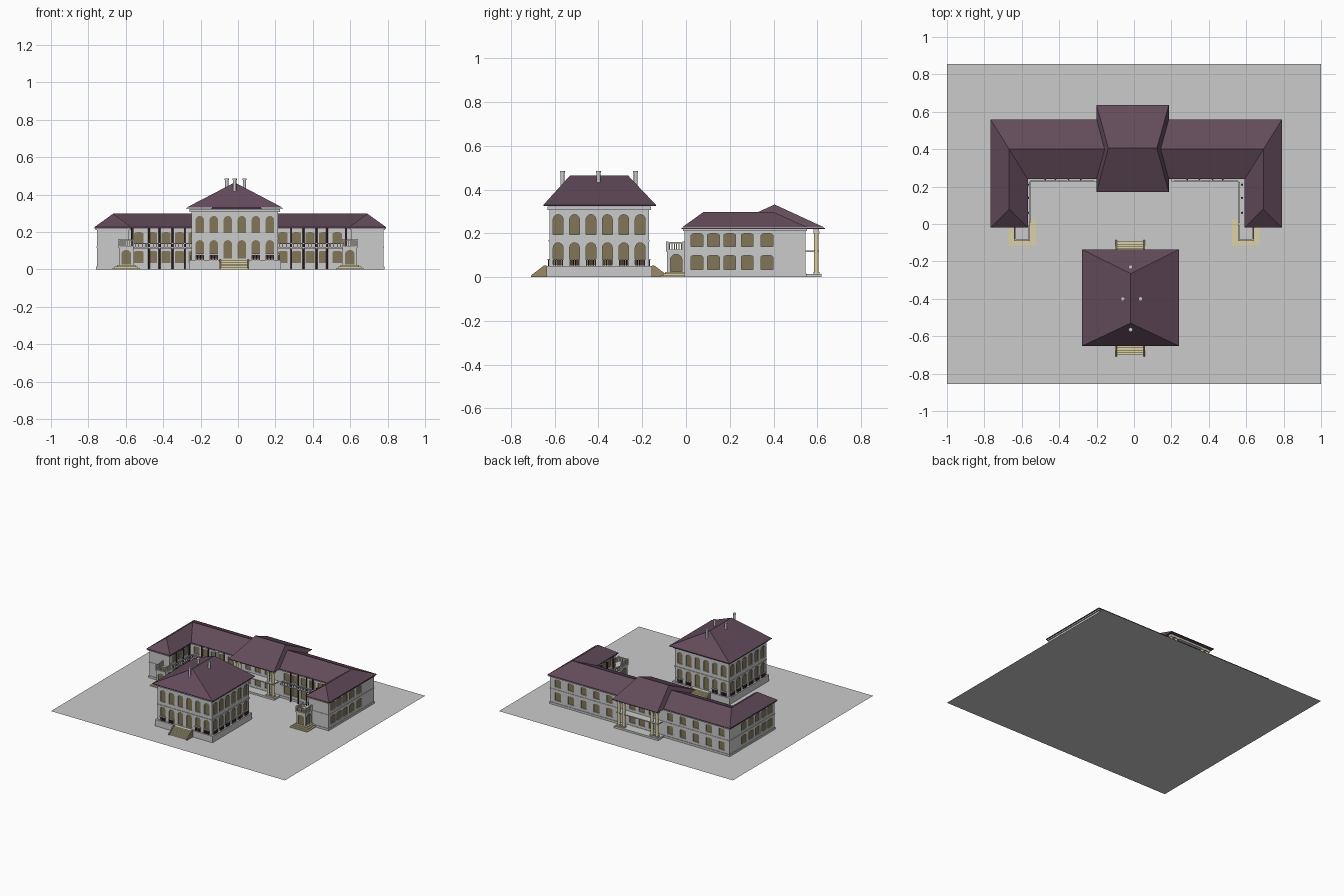
import bpy, bmesh, math
from mathutils import Vector, Matrix

if "Cube" in bpy.data.objects:
    bpy.data.objects.remove(bpy.data.objects["Cube"])

COL = {"roof": (0.125, 0.07, 0.105, 1), "glass": (0.22, 0.18, 0.095, 1),
       "cream": (0.72, 0.65, 0.38, 1), "dark": (0.07, 0.03, 0.035, 1),
       "stone": (0.33, 0.25, 0.14, 1)}
MATS = {}
for key, col in COL.items():
    MATS[key] = bpy.data.materials.new(key)
    MATS[key].diffuse_color = col
parts, part_mat = {}, {}


def part(name, mat=None):
    if name not in parts:
        parts[name], part_mat[name] = bmesh.new(), mat
    return parts[name]


def prism(bm, pts, vec):
    vec = Vector(vec)
    a = [bm.verts.new(p) for p in pts]
    b = [bm.verts.new(Vector(p) + vec) for p in pts]
    bm.faces.new(a[::-1])
    bm.faces.new(b)
    n = len(a)
    for i in range(n):
        bm.faces.new((a[i], a[(i + 1) % n], b[(i + 1) % n], b[i]))


def box(bm, x0, x1, y0, y1, z0, z1):
    prism(bm, [(x0, y0, z0), (x1, y0, z0), (x1, y1, z0), (x0, y1, z0)], (0, 0, z1 - z0))


def cyl(bm, x, y, z0, z1, r, n=12):
    res = bmesh.ops.create_cone(bm, cap_ends=True, segments=n, radius1=r, radius2=r, depth=z1 - z0,
                                matrix=Matrix.Translation((x, y, (z0 + z1) / 2)))
    for f in {f for v in res["verts"] for f in v.link_faces}:
        f.smooth = len(f.verts) == 4


def window(bld, x, y, n, w, z0, z1, rise):
    """Recessed pane: a cutter for the wall plus glass at the back of the niche."""
    nv = Vector((n[0], n[1], 0))
    t = Vector((-n[1], n[0], 0))
    prof = [(-w / 2, z0), (w / 2, z0)]
    prof += [(w / 2 * math.cos(math.pi * i / 8), z1 - rise + rise * math.sin(math.pi * i / 8)) for i in range(9)]
    base = [Vector((x, y, 0)) + t * u + Vector((0, 0, z)) for u, z in prof]
    prism(part(bld + "_cutter"), [p - nv * 0.008 for p in base], nv * 0.02)
    prism(part(bld + "_windows", "glass"), [p - nv * 0.012 for p in base], nv * 0.005)


def rail(name, mat, a, b, z0, h, gap=0.011, r=0.0022):
    a, b = Vector((*a, 0)), Vector((*b, 0))
    bm, n = part(name, mat), max(2, round((b - a).length / gap))
    for i in range(n + 1):
        p = a.lerp(b, i / n)
        box(bm, p.x - r, p.x + r, p.y - r, p.y + r, z0, z0 + h)
    top = part(name + "_handrail")
    box(top, min(a.x, b.x) - .004, max(a.x, b.x) + .004, min(a.y, b.y) - .004, max(a.y, b.y) + .004,
        z0 + h - .004, z0 + h + .002)


def hip(bm, x0, x1, y0, y1, z, ra, rb, zr):
    e = [bm.verts.new(p) for p in ((x0, y0, z), (x1, y0, z), (x1, y1, z), (x0, y1, z))]
    a, b = bm.verts.new((*ra, zr)), bm.verts.new((*rb, zr))
    if ra[1] == rb[1]:
        fs = [(e[0], e[1], b, a), (e[1], e[2], b), (e[2], e[3], a, b), (e[3], e[0], a)]
    else:
        fs = [(e[0], e[1], a), (e[1], e[2], b, a), (e[2], e[3], b), (e[3], e[0], a, b)]
    for f in fs + [tuple(e[::-1])]:
        bm.faces.new(f)
    box(bm, x0, x1, y0, y1, z - .005, z - .0003)


# Ground sheet
g = part("ground")
g.faces.new([g.verts.new(p) for p in ((-1, -.855, 0), (1, -.855, 0), (1, .855, 0), (-1, .855, 0))])

# ---- Front house ----
HX, HY, HW, HD = -0.017, -0.397, 0.232, 0.227
for name, d, z0, z1 in (("house_walls", 0, .048, .322), ("house_plinth", .014, .001, .05),
                        ("house_string_course", .004, .163, .169), ("house_cornice", .01, .308, .322)):
    box(part(name), HX - HW - d, HX + HW + d, HY - HD - d, HY + HD + d, z0, z1)
for i in range(6):
    o = (i - 2.5) * 0.075
    for n in ((0, -1), (0, 1), (-1, 0), (1, 0)):
        x = HX + (n[0] * HW if n[0] else o)
        y = HY + (n[1] * HD if n[1] else o)
        window("house", x, y, n, .045, .058, .157, .022)
        window("house", x, y, n, .045, .195, .286, .022)
        # Balusters across the lower openings, leaving the doorways clear
        if n[0] or i not in (2, 3):
            t, c = (-n[1] * .02, n[0] * .02), (x + n[0] * .004, y + n[1] * .004)
            rail("house_balustrade", "dark", (c[0] - t[0], c[1] - t[1]), (c[0] + t[0], c[1] + t[1]), .05, .032, .008)
hip(part("house_roof", "roof"), -.277, .24, -.652, -.137, .33, (-.018, -.53), (-.018, -.265), .465)
for x, y, z in ((-.06, -.40, .40), (.035, -.40, .40), (-.018, -.23, .38), (-.018, -.565, .38)):
    cyl(part("chimneys"), x, y, z, .48, .009)
    cyl(part("chimneys"), x, y, .478, .486, .0115)
# Two entrance stairs with sloping cheek walls
for s, y in ((-1, HY - HD - .014), (1, HY + HD + .014)):
    for k in range(5):
        box(part("house_stairs", "cream"), -.092, .052, *sorted((y, y + s * (.062 - k * .012))), .001, .01 * (k + 1))
    for x in (-.1, .052):
        prism(part("stair_cheeks", "stone"), [(x, y, .001), (x, y + s * .07, .001), (x, y + s * .07, .008),
                                              (x, y + s * .012, .053), (x, y, .053)], (.008, 0, 0))

# ---- U-shaped rear building ----
def u_plan(d, z):
    x0, x1, y0, y1, l, r, yi = -.768 + d, .792 - d, -.02 + d, .56 - d, -.568 - d, .592 + d, .24 + d
    return [(x0, y0, z), (l, y0, z), (l, yi, z), (r, yi, z), (r, y0, z), (x1, y0, z), (x1, y1, z), (x0, y1, z)]


for name, d, z0, z1 in (("rear_walls", .014, .001, .222), ("rear_string_course", .011, .116, .122),
                        ("rear_base_course", .010, .001, .016), ("rear_cornice", .006, .211, .22)):
    prism(part(name), u_plan(d, z0), (0, 0, z1 - z0))
# Main roof: eight eave corners and four ridge points
bm = part("rear_roof", "roof")
e = [bm.verts.new(p) for p in u_plan(0, .226)]
a, b, c, d = [bm.verts.new(p) for p in ((-.668, .08, .298), (-.668, .40, .298), (.692, .40, .298), (.692, .08, .298))]
for f in ((e[0], e[1], a), (e[1], e[2], b, a), (e[2], e[3], c, b), (e[3], e[4], d, c), (e[4], e[5], d),
          (e[5], e[6], c, d), (e[6], e[7], b, c), (e[7], e[0], a, b)):
    bm.faces.new(f)
prism(bm, u_plan(0, .22), (0, 0, .0058))
hip(part("pavilion_roof", "roof"), -.2, .186, .172, .635, .226, (-.137, .405), (.122, .405), .332)


def two_rows(x, y, n, w=.05):
    window("rear", x, y, n, w, .035, .1, .008)
    window("rear", x, y, n, w, .14, .2, .008)


for y in (.05, .125, .2, .28, .37):
    two_rows(.778, y, (1, 0), .054)
    two_rows(-.754, y, (-1, 0), .054)
for y in (.06, .13, .2):
    two_rows(-.582, y, (1, 0), .045)
    two_rows(.606, y, (-1, 0), .045)
for s in (-1, 1):
    for i in range(5):
        two_rows(s * (.24 + .0725 * i), .254, (0, -1))
        two_rows(.012 + s * (.26 + .11 * i), .546, (0, 1))
for x in (-.09, -.007, .076):
    two_rows(x, .546, (0, 1))
    two_rows(x, .254, (0, -1))

# Porticoes with paired columns at front and back of the pavilion
for y0, y1, yc in ((.56 - .015, .62, .596), (.185, .256, .207)):
    box(part("portico_base"), -.195, .181, y0, y1, .001, .015)
    box(part("portico_balcony"), -.185, .171, y0, y1 - .012 if yc > .4 else y1, .115, .122)
    box(part("portico_beam"), -.185, .171, yc - .013, yc + .013, .207, .221)
    for x in (-.17, -.128, .114, .156):
        cyl(part("portico_columns", "cream"), x, yc, .015, .21, .0105, 16)
        for z in (.015, .2):
            box(part("portico_columns", "cream"), x - .014, x + .014, yc - .014, yc + .014, z, z + .008)

# Courtyard galleries: slabs, dark posts and railings
for s in (-1, 1):
    box(part("gallery_floor"), *sorted((s * .2, s * .57)), .226, .256, .112, .12)
    for x in (.285, .35, .42, .475):
        cyl(part("gallery_posts", "dark"), s * x, .236, .001, .222, .005, 8)
    rail("gallery_railing", "dark", (s * .22, .23), (s * .55, .23), .12, .02, .02, .0015)
    xin, xp, xw = (-.555, -.565, -.584) if s < 0 else (.56, .578, .608)
    box(part("gallery_floor"), *sorted((xin, xw)), 0, .256, .112, .12)
    for y in (.06, .14, .21):
        cyl(part("gallery_posts", "dark"), xp, y, .001, .222, .006, 8)
    rail("gallery_railing", "dark", (xin - .003 * -s, .01), (xin - .003 * -s, .22), .12, .02, .02, .0015)

    # Corner porch with arched openings, roof terrace and wrapping steps
    cx = s * .598
    box(part("porch_walls"), cx - .038, cx + .038, -.086, .004, .02, .118)
    box(part("porch_cornice"), cx - .043, cx + .043, -.091, .004, .117, .126)
    for n, x, y in (((0, -1), cx, -.086), ((1, 0), cx + .038, -.045), ((-1, 0), cx - .038, -.045)):
        window("porch", x, y, n, .052, .026, .104, .022)
    for k in range(3):
        w = .074 - .012 * k
        box(part("porch_steps", "cream"), cx - w, cx + w, -.116 + .01 * k, .025 - .008 * k, .001, .008 * (k + 1))
    rail("porch_balustrade", "cream", (cx - .038, -.086), (cx + .038, -.086), .126, .032)
    for x in (cx - .038, cx + .038):
        rail("porch_balustrade", "cream", (x, -.086), (x, -.01), .126, .032)
        for y in (-.086, -.01):
            box(part("porch_piers"), x - .005, x + .005, y - .005, y + .005, .126, .163)

# Turn every part into an object, then cut the window niches
objs = {}
for name, bm in parts.items():
    bmesh.ops.recalc_face_normals(bm, faces=bm.faces[:])
    me = bpy.data.meshes.new(name)
    bm.to_mesh(me)
    bm.free()
    ob = objs[name] = bpy.data.objects.new(name, me)
    bpy.context.collection.objects.link(ob)
    if part_mat[name]:
        me.materials.append(MATS[part_mat[name]])
for bld in ("house", "rear", "porch"):
    wall, cut = objs[bld + "_walls"], objs[bld + "_cutter"]
    cut.hide_render = True
    mod = wall.modifiers.new("niches", "BOOLEAN")
    mod.operation, mod.solver, mod.object = "DIFFERENCE", "EXACT", cut
    bpy.context.view_layer.update()
    cut_mesh = bpy.data.meshes.new_from_object(wall.evaluated_get(bpy.context.evaluated_depsgraph_get()))
    wall.modifiers.clear()
    wall.data = cut_mesh
    bpy.data.objects.remove(cut)

for m in bpy.data.materials:
    if m.users and not m.is_grease_pencil:
        m.use_nodes = True
        m.node_tree.nodes["Principled BSDF"].inputs["Base Color"].default_value = m.diffuse_color
